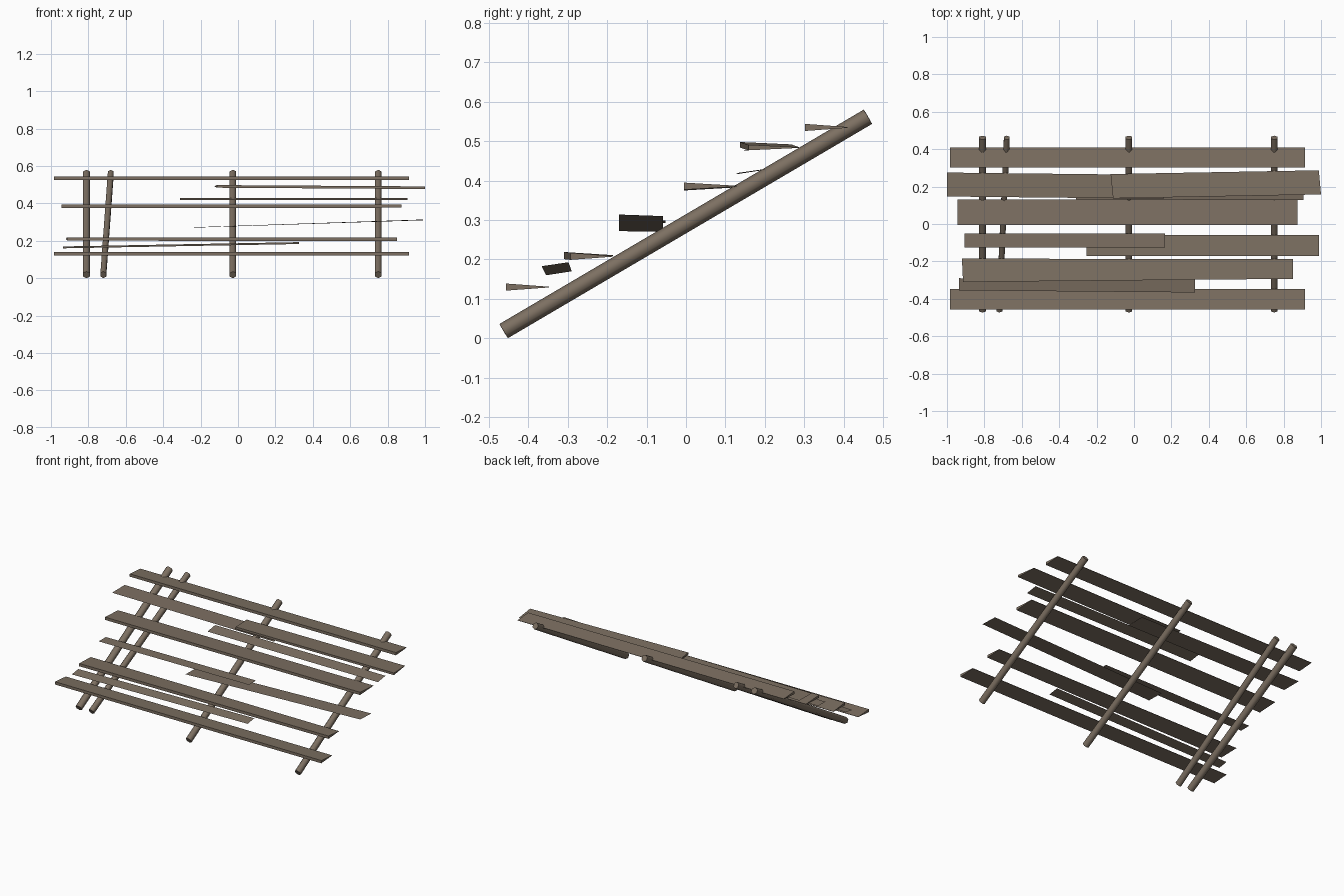
import bpy, bmesh, math
from mathutils import Vector

if "Cube" in bpy.data.objects:
    bpy.data.objects.remove(bpy.data.objects["Cube"])

wood = bpy.data.materials.new("weathered_wood")
wood.diffuse_color = (0.205, 0.162, 0.122, 1)
wood.use_nodes = True
wood.node_tree.nodes["Principled BSDF"].inputs["Base Color"].default_value = wood.diffuse_color


def make(name, verts, faces, smooth_sides=False):
    mesh = bpy.data.meshes.new(name)
    mesh.from_pydata([tuple(v) for v in verts], [], faces)
    bm = bmesh.new()
    bm.from_mesh(mesh)
    if len(faces) > 1:
        bmesh.ops.recalc_face_normals(bm, faces=bm.faces)
    bm.to_mesh(mesh)
    bm.free()
    for p in mesh.polygons:
        p.use_smooth = smooth_sides and len(p.vertices) == 4
    mesh.materials.append(wood)
    obj = bpy.data.objects.new(name, mesh)
    bpy.context.collection.objects.link(obj)


def rafter(name, x0, x1, r):
    # six-sided pole leaning back at about 30 degrees
    a, b = Vector((x0, -0.4625, 0.0184)), Vector((x1, 0.4615, 0.562))
    d = (b - a).normalized()
    side = Vector((1, 0, 0))
    side = (side - d * side.dot(d)).normalized()
    up = side.cross(d)
    ring = [side * math.sin(i * math.pi / 3) * r + up * math.cos(i * math.pi / 3) * 0.021
            for i in range(6)]
    verts = [a + v for v in ring] + [b + v for v in ring]
    faces = [(i, (i + 1) % 6, (i + 1) % 6 + 6, i + 6) for i in range(6)]
    faces += [tuple(range(6)), tuple(range(6, 12))]
    make(name, verts, faces, True)


def wedge_board(name, corners, z0, z1, thick):
    # corners: front-left, front-right, back-right, back-left; thick front edge, thin back
    zs = (z0, z1, z1, z0)
    t = (thick / 2, thick / 2, 0.001, 0.001)
    verts = [(x, y, z - h) for (x, y), z, h in zip(corners, zs, t)]
    verts += [(x, y, z + h) for (x, y), z, h in zip(corners, zs, t)]
    faces = [(0, 1, 2, 3), (4, 5, 6, 7)]
    faces += [(i, (i + 1) % 4, (i + 1) % 4 + 4, i + 4) for i in range(4)]
    make(name, verts, faces)


def sheet(name, corners):
    # paper-thin board, wound so that it faces up
    make(name, corners, [(0, 1, 2, 3)])


# leaning rafters
for i, (x0, x1, r) in enumerate([(-0.81, -0.81, 0.022), (-0.72, -0.68, 0.018),
                                 (-0.027, -0.027, 0.02), (0.75, 0.75, 0.02)]):
    rafter(f"rafter_{i + 1}", x0, x1, r)

# thick full-length boards
wedge_board("board_bottom", [(-0.983, -0.457), (0.913, -0.457), (0.913, -0.348), (-0.983, -0.348)],
            0.13, 0.13, 0.018)
wedge_board("board_lower", [(-0.914, -0.31), (0.85, -0.293), (0.85, -0.188), (-0.92, -0.185)],
            0.21, 0.208, 0.018)
wedge_board("board_middle", [(-0.945, -0.005), (0.873, -0.005), (0.873, 0.13), (-0.945, 0.13)],
            0.384, 0.386, 0.018)
wedge_board("board_top", [(-0.983, 0.302), (0.913, 0.302), (0.913, 0.41), (-0.983, 0.41)],
            0.535, 0.535, 0.018)
wedge_board("board_upper_right", [(-0.112, 0.137), (0.995, 0.158), (0.988, 0.287), (-0.125, 0.267)],
            0.491, 0.484, 0.014)

# thin loose boards
sheet("thin_board_low_left", [(-0.935, -0.355, 0.16), (0.325, -0.366, 0.183),
                              (0.325, -0.298, 0.193), (-0.935, -0.29, 0.17)])
sheet("thin_board_mid_left", [(-0.905, -0.125, 0.293), (0.165, -0.125, 0.299),
                              (0.165, -0.052, 0.299), (-0.905, -0.052, 0.293)])
sheet("thin_board_mid_right", [(-0.255, -0.17, 0.272), (0.99, -0.17, 0.314),
                               (0.99, -0.058, 0.31), (-0.255, -0.058, 0.27)])
sheet("thin_board_upper_left", [(-1.0, 0.147, 0.477), (0.16, 0.135, 0.477),
                                (0.16, 0.262, 0.478), (-1.0, 0.275, 0.478)])
sheet("thin_board_upper_under", [(-0.31, 0.132, 0.417), (0.907, 0.127, 0.419),
                                 (0.907, 0.205, 0.43), (-0.31, 0.21, 0.429)])

# right tip reaches x = 1
bpy.data.objects["board_upper_right"].data.vertices[1].co.x = 1.0
bpy.data.objects["board_upper_right"].data.vertices[5].co.x = 1.0
